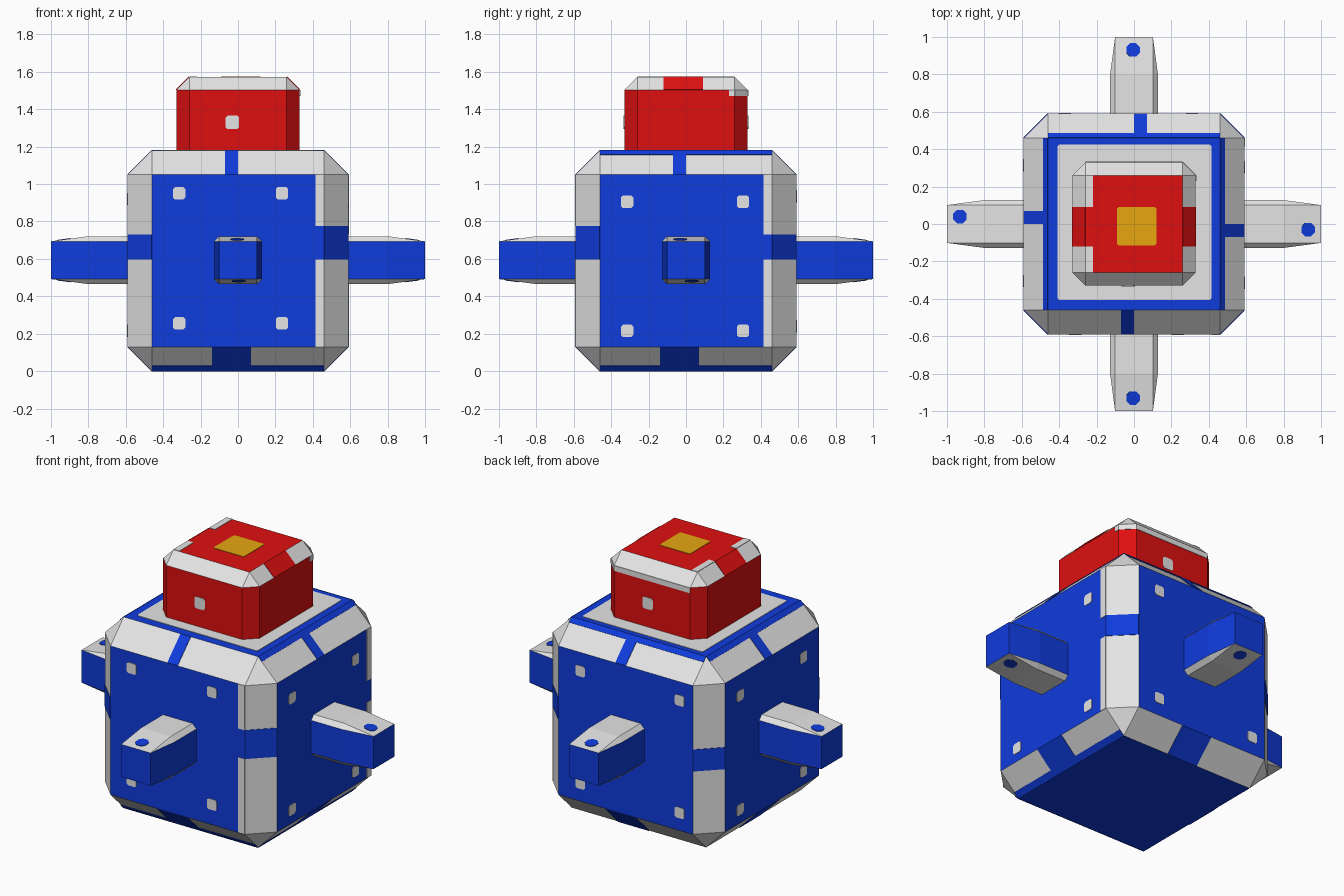
import bpy, bmesh, math
from mathutils import Matrix, Vector

if "Cube" in bpy.data.objects:
    bpy.data.objects.remove(bpy.data.objects["Cube"])


def material(name, rgb):
    m = bpy.data.materials.new(name)
    m.diffuse_color = (*rgb, 1)
    m.use_nodes = True
    m.node_tree.nodes["Principled BSDF"].inputs["Base Color"].default_value = m.diffuse_color
    return m


BLUE = material("blue", (0.005, 0.045, 0.72))
GREY = material("light grey", (0.78, 0.78, 0.78))
RED = material("red", (0.74, 0.005, 0.005))
GOLD = material("gold", (0.80, 0.38, 0.005))

H, C = 0.59, 0.13            # body half width and chamfer
F = H - C
HH, HC = 0.33, 0.07          # head half width and chamfer
HZ0, HZ1 = 1.18, 1.573
ARM_Z, ARM_F, ARM_H = 0.593, 0.101, 0.128


def finish(name, bm, mats, rule=None):
    bmesh.ops.recalc_face_normals(bm, faces=bm.faces)
    bm.normal_update()
    if rule:
        for f in bm.faces:
            f.material_index = rule(f.normal)
    me = bpy.data.meshes.new(name)
    bm.to_mesh(me)
    bm.free()
    for m in mats:
        me.materials.append(m)
    ob = bpy.data.objects.new(name, me)
    bpy.context.collection.objects.link(ob)
    return ob


def chamfer_box(name, half, z0, z1, chamfer, mats, rule, keep_bottom=False):
    bm = bmesh.new()
    bmesh.ops.create_cube(bm, size=1)
    for v in bm.verts:
        v.co = Vector((v.co.x * 2 * half, v.co.y * 2 * half, z0 + (v.co.z + .5) * (z1 - z0)))
    edges = [e for e in bm.edges
             if not (keep_bottom and all(v.co.z < z0 + 1e-4 for v in e.verts))]
    bmesh.ops.bevel(bm, geom=edges, offset=chamfer, segments=1, affect='EDGES')
    return finish(name, bm, mats, rule)


def frame(k, origin, u, v):
    """Local frame on the front side, turned k quarter turns about z."""
    u, v = Vector(u).normalized(), Vector(v).normalized()
    m = Matrix((u, v, u.cross(v))).transposed().to_4x4()
    return Matrix.Rotation(k * math.pi / 2, 4, 'Z') @ Matrix.Translation(origin) @ m


def plates(name, mat, items):
    """Thin painted plates; each item is (frame, u0, u1, v0, v1, corner cut)."""
    bm = bmesh.new()
    t = 0.003
    for m, a, b, c, d, r in items:
        pts = [(a + r, c), (b - r, c), (b, c + r), (b, d - r),
               (b - r, d), (a + r, d), (a, d - r), (a, c + r)] if r else \
              [(a, c), (b, c), (b, d), (a, d)]
        top = [bm.verts.new(m @ Vector((x, y, t))) for x, y in pts]
        low = [bm.verts.new(m @ Vector((x, y, -t))) for x, y in pts]
        bm.faces.new(top)
        bm.faces.new(low[::-1])
        for i in range(len(pts)):
            j = (i + 1) % len(pts)
            bm.faces.new((low[i], low[j], top[j], top[i]))
    return finish(name, bm, [mat])


def square(m, u, v, s, r):
    return (m, u - s, u + s, v - s, v + s, r)


# Body and head: chamfered blocks coloured by face direction
chamfer_box("body", H, 0, 2 * H, C, [BLUE, GREY],
            lambda n: 0 if max(map(abs, n)) > 0.95 else 1)
chamfer_box("head", HH, HZ0, HZ1, HC, [RED, GREY],
            lambda n: 1 if 0.2 < n.z < 0.95 else 0, keep_bottom=True)


# Arms: octagonal blocks tapering to a square tip
def arm(name, k):
    f, h = ARM_F, ARM_H
    octagon = [(f, h), (-f, h), (-h, f), (-h, -f), (-f, -h), (f, -h), (h, -f), (h, f)]
    bm = bmesh.new()
    rings = []
    for r, lim in ((0.58, h), (0.80, h), (1.0, f)):
        rings.append([bm.verts.new((max(-lim, min(lim, x)), -r,
                                    ARM_Z + max(-lim, min(lim, z)))) for x, z in octagon])
    for a, b in zip(rings, rings[1:]):
        for i in range(8):
            j = (i + 1) % 8
            bm.faces.new((a[i], a[j], b[j], b[i]))
    bm.faces.new(rings[0])
    bm.faces.new(rings[2])
    bmesh.ops.remove_doubles(bm, verts=bm.verts, dist=1e-4)
    bm.transform(Matrix.Rotation(k * math.pi / 2, 4, 'Z'))
    finish(name, bm, [BLUE, GREY], lambda n: 1 if abs(n.z) > 0.3 else 0)


for k, side in enumerate(("front", "right", "back", "left")):
    arm(side + "_arm", k)

# Frames of the four sides
X, Z = (1, 0, 0), (0, 0, 1)
L = C * math.sqrt(2)
face = [frame(k, (0, -H, 0), X, Z) for k in range(4)]
upper = [frame(k, (0, -H, 2 * H - C), X, (0, 1, 1)) for k in range(4)]
lower = [frame(k, (0, -F, 0), X, (0, -1, 1)) for k in range(4)]
corner = [frame(k, ((H + F) / 2, -(H + F) / 2, 0), (1, 1, 0), Z) for k in range(4)]
drop = ARM_H - ARM_F
arm_top = [frame(k, (0, -1, ARM_Z + ARM_F), X, (0, .2, drop)) for k in range(4)]
arm_low = [frame(k, (0, -1, ARM_Z - ARM_F), (-1, 0, 0), (0, .2, -drop)) for k in range(4)]

# Body rivets: left/right and low/high positions on each side
rivets = [(-.315, .235, .255, .95), (-.315, .305, .215, .905),
          (-.31, .37, .24, .935), (-.315, .305, .215, .92)]
plates("body_rivets", GREY, [square(face[k], u, v, .033, .01)
                             for k, (a, b, c, d) in enumerate(rivets)
                             for u in (a, b) for v in (c, d)])

# Grey edge strips on the front and right sides
plates("side_edge_strips", GREY, [(face[k], .415, F, a, b, 0)
                                  for k, gap in ((0, (.597, .775)), (1, (.597, .73)))
                                  for a, b in ((C, gap[0]), (gap[1], 2 * H - C))])

# Blue bands across the chamfers
bands = [(.597, .775), (.597, .73), (.52, .655), (.597, .73)]
plates("corner_bands", BLUE, [(corner[k], -L / 2, L / 2, a, b, 0)
                              for k, (a, b) in enumerate(bands)])
plates("upper_bands", BLUE, [(m, -.07, 0, 0, L, 0) for m in upper] +
       [(upper[k], -F, F, L - .035, L, 0) for k in (1, 2, 3)])
plates("lower_bands", BLUE, [(m, -.14, .07, 0, L, 0) for m in lower] +
       [(lower[k], -F, F, 0, .042, 0) for k in (0, 1)])

# Grey shoulder panel around the head
plates("shoulder_panel", GREY, [(Matrix.Translation((0, 0, 2 * H)), -.41, .415, -.405, .425, .01)])

# Arm dots above and below
plates("arm_dots", BLUE, [square(m[k], u, .07, .036, .02)
                          for k, u in enumerate((-.005, -.03, .005, -.04))
                          for m in (arm_top, arm_low)])

# Head details
head_face = [frame(k, (0, -HH, 0), X, Z) for k in range(4)]
head_upper = [frame(k, (0, -HH, HZ1 - HC), X, (0, 1, 1)) for k in range(4)]
HL, HF = HC * math.sqrt(2), HH - HC
crown = Matrix.Translation((0, 0, HZ1))
head_corner = frame(1, ((HH + HF) / 2, -(HH + HF) / 2, 0), (1, 1, 0), Z)
plates("head_rivets", GREY, [square(head_face[k], -.03, 1.33, .036, .01) for k in (0, 2)])
plates("head_red_tabs", RED, [(head_upper[1], -.12, .09, 0, HL, 0),
                              (head_upper[3], -.09, .12, 0, HL, 0)])
plates("head_grey_edges", GREY, [(crown, -HF, -.22, -HF, -.12, 0),
                                 (crown, -HF, -.22, .09, HF, 0),
                                 (head_face[2], -HF, HF, 1.47, HZ1 - HC, 0),
                                 (head_face[1], .23, HF, 1.47, HZ1 - HC, 0),
                                 (head_corner, -HL / 2, HL / 2, 1.47, HZ1 - HC, 0)])
plates("crown_panel", GOLD, [(crown, -.09, .12, -.115, .09, .008)])
